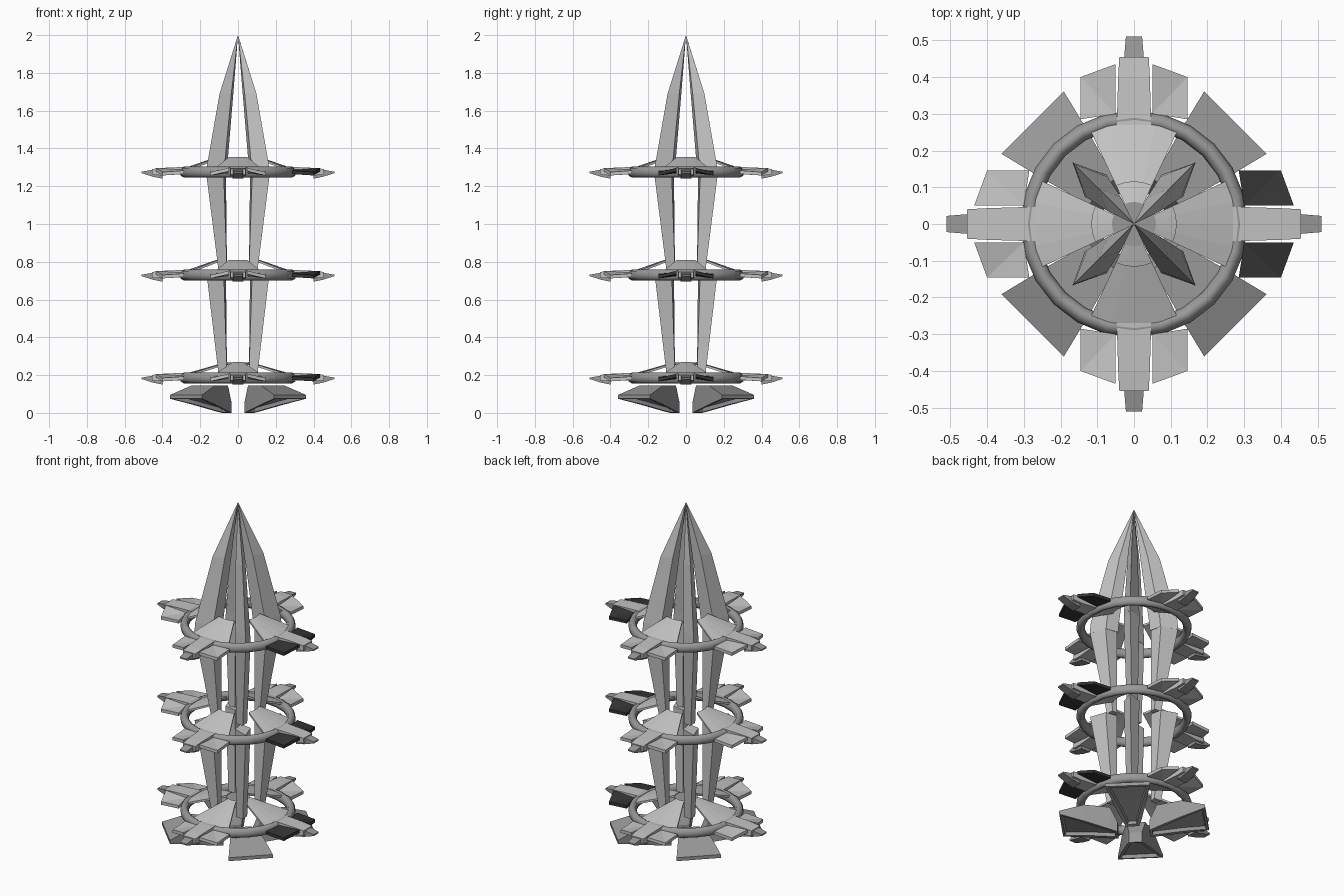
import bpy, bmesh, math
from mathutils import Matrix

cube = bpy.data.objects.get("Cube")
if cube:
    bpy.data.objects.remove(cube, do_unlink=True)


def material(name, v):
    m = bpy.data.materials.new(name)
    m.use_nodes = True
    m.diffuse_color = (v, v, v, 1)
    m.node_tree.nodes["Principled BSDF"].inputs["Base Color"].default_value = (v, v, v, 1)
    return m


LIGHT = material("light_grey", 0.55)
MID = material("mid_grey", 0.32)
DARK = material("dark_grey", 0.035)


def loft(name, sections, mat, angle=0, z=0, recess=0, smooth=False):
    """Closed solid through equal-sized cross-sections, turned about z."""
    bm = bmesh.new()
    rows = [[bm.verts.new(p) for p in s] for s in sections]
    n = len(rows[0])
    for a, b in zip(rows, rows[1:]):
        for i in range(n):
            j = (i + 1) % n
            bm.faces.new((a[i], a[j], b[j], b[i]))
    bm.faces.new(rows[0])
    bm.faces.new(rows[-1])
    bmesh.ops.remove_doubles(bm, verts=bm.verts, dist=0.0005)
    bmesh.ops.recalc_face_normals(bm, faces=bm.faces)
    if recess:
        under = [f for f in bm.faces if f.normal.z < -0.6]
        bmesh.ops.inset_region(bm, faces=under, thickness=recess, depth=0)
        bmesh.ops.inset_region(bm, faces=under, thickness=0.004, depth=-recess)
    bm.transform(Matrix.Translation((0, 0, z)) @ Matrix.Rotation(angle, 4, "Z"))
    me = bpy.data.meshes.new(name)
    bm.to_mesh(me)
    bm.free()
    me.materials.append(mat)
    ob = bpy.data.objects.new(name, me)
    bpy.context.collection.objects.link(ob)
    if smooth:
        for p in me.polygons:
            p.use_smooth = True
    return ob


def box_section(r, w, lo, hi):
    return [(r, -w, lo), (r, w, lo), (r, w, hi), (r, -w, hi)]


def blade(name, levels, angle):
    # diamond section: inner edge, widest line, outer edge
    loft(name, [[(i, 0, z), (i * 0.6 + o * 0.4, w, z), (o, 0, z), (i * 0.6 + o * 0.4, -w, z)]
                for z, i, o, w in levels], LIGHT, angle)


def cone_panel(angle, z, r_in):
    # slanted fan panel of the collar
    slope = 0.075 / 0.17
    rows = []
    for k in range(5):
        a = math.radians(-25 + 12.5 * k)
        c, s = math.cos(a), math.sin(a)
        top = 0.08 if r_in > 0.1 else 0.085
        rows.append([(r_in * c, r_in * s, top), (0.28 * c, 0.28 * s, 0.022),
                     (0.28 * c, 0.28 * s, 0.01), (r_in * c, r_in * s, top - 0.012)])
    loft("collar_panel", rows, LIGHT, angle, z)


def arm(angle, z, wing_mat):
    # central bar and its pointed tip
    loft("arm_bar", [box_section(0.27, 0.047, -0.01, 0.028),
                     box_section(0.40, 0.043, -0.018, 0.022),
                     box_section(0.455, 0.04, -0.014, 0.016)], LIGHT, angle, z)
    loft("arm_tip", [box_section(0.40, 0.03, -0.035, 0.01),
                     box_section(0.45, 0.027, -0.025, 0.012),
                     box_section(0.51, 0.022, -0.006, 0.002)], MID, angle, z)
    # creased wing plate on each side
    for s in (-1, 1):
        outline = [(0.30, 0.05, 0.012), (0.435, 0.05, 0.022),
                   (0.40, 0.145, 0.0), (0.285, 0.145, 0.008)]
        ob = loft("arm_wing", [[(x, s * y, h - d) for x, y, h in outline]
                               for d in (0.0, 0.018)], wing_mat, angle, z)
        bm = bmesh.new()
        bm.from_mesh(ob.data)
        bmesh.ops.triangulate(bm, faces=bm.faces)
        bm.to_mesh(ob.data)
        bm.free()


# three tiers: ring, collar panels and arms
for tier, z in enumerate((0.185, 0.73, 1.275)):
    bpy.ops.mesh.primitive_torus_add(major_radius=0.286, minor_radius=0.023,
                                     major_segments=24, minor_segments=8, location=(0, 0, z))
    ring = bpy.context.object
    ring.name = "tier_ring"
    ring.scale.z = 1.25
    ring.data.materials.append(MID)
    bpy.ops.object.shade_smooth_by_angle(angle=math.radians(50))
    for q in range(4):
        cone_panel(q * math.pi / 2, z, 0.06 if tier == 0 else 0.115)
        arm(q * math.pi / 2, z, DARK if q == 0 else LIGHT)

# small cap at the centre of the lowest collar
bpy.ops.mesh.primitive_cylinder_add(vertices=16, radius=0.062, depth=0.012, location=(0, 0, 0.26))
bpy.context.object.name = "centre_cap"
bpy.context.object.data.materials.append(MID)

# diagonal blades and feet
for q in range(4):
    a = math.pi / 4 + q * math.pi / 2
    blade("lower_blade", [(0.2, 0.09, 0.145, 0.03), (0.735, 0.09, 0.235, 0.042)], a)
    blade("middle_blade", [(0.75, 0.09, 0.145, 0.03), (1.25, 0.09, 0.235, 0.042)], a)
    blade("upper_blade", [(1.25, 0.085, 0.237, 0.042), (1.31, 0.08, 0.232, 0.04),
                          (1.69, 0.035, 0.138, 0.026), (2.0, 0, 0.0004, 0.0002)], a)
    loft("foot", [box_section(0.085, 0.035, 0.0, 0.06), box_section(0.125, 0.05, 0.01, 0.145),
                  box_section(0.26, 0.088, 0.045, 0.145), box_section(0.39, 0.12, 0.075, 0.095)],
         MID, a, recess=0.02)
